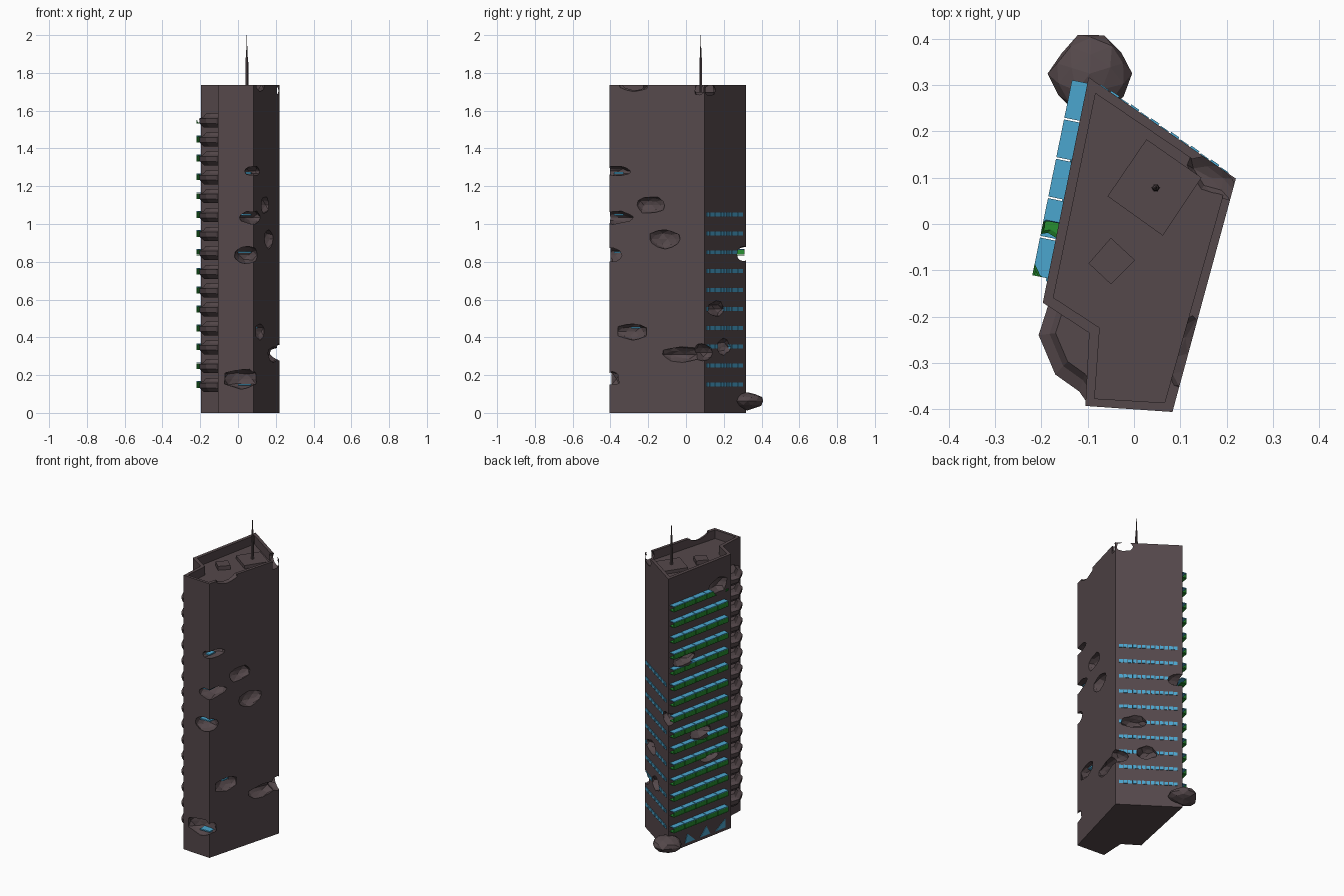
import bpy, bmesh, math, random
from mathutils import Vector, Matrix

if "Cube" in bpy.data.objects:
    bpy.data.objects.remove(bpy.data.objects["Cube"])

random.seed(4)
OUT = [(-.197, -.17), (-.097, -.235), (-.105, -.393), (.083, -.406), (.22, .098), (-.098, .317)]
INN = [(-.174, -.159), (-.074, -.224), (-.085, -.377), (.066, -.386), (.2, .09), (-.083, .282)]
LEVELS = [.15 + .1 * i for i in range(15)]


def material(name, rgb):
    m = bpy.data.materials.new(name)
    m.diffuse_color = (*rgb, 1)
    m.use_nodes = True
    m.node_tree.nodes["Principled BSDF"].inputs["Base Color"].default_value = m.diffuse_color
    return m


GREY = material("concrete", (.09, .065, .07))
BLUE = material("glass_blue", (.07, .38, .62))
GREEN = material("rail_green", (.02, .27, .03))


def finish(name, bm, mat):
    bmesh.ops.recalc_face_normals(bm, faces=bm.faces)
    me = bpy.data.meshes.new(name)
    bm.to_mesh(me)
    bm.free()
    me.materials.append(mat)
    ob = bpy.data.objects.new(name, me)
    bpy.context.collection.objects.link(ob)
    return ob


def loft(bm, rings):
    vs = [[bm.verts.new(p) for p in r] for r in rings]
    n = len(vs[0])
    bm.faces.new(vs[0][::-1])
    bm.faces.new(vs[-1])
    for a, b in zip(vs, vs[1:]):
        for i in range(n):
            bm.faces.new((a[i], a[(i + 1) % n], b[(i + 1) % n], b[i]))


def prism(bm, pts, z0, z1):
    loft(bm, [[(x, y, z) for x, y in pts] for z in (z0, z1)])


def wall_box(bm, a, b, u0, u1, d0, d1, z0, z1):
    # box along wall a-b: u = distance along, d = distance outwards (right of a->b)
    a, b = Vector(a), Vector(b)
    t = (b - a).normalized()
    n = Vector((t.y, -t.x))
    prism(bm, [a + t * u + n * d for u, d in ((u0, d0), (u1, d0), (u1, d1), (u0, d1))], z0, z1)


def rock(name, c, ang, r, lo=.86, hi=1.12):
    bm = bmesh.new()
    bmesh.ops.create_icosphere(bm, subdivisions=2, radius=1)
    for v in bm.verts:
        v.co *= random.uniform(lo, hi)
    bm.transform(Matrix.Translation(c) @ Matrix.Rotation(ang, 4, 'Z') @ Matrix.Diagonal((*r, 1)))
    return finish(name, bm, GREY)


def cut(ob, cutters):
    for c in cutters:
        m = ob.modifiers.new("cut", 'BOOLEAN')
        m.operation, m.solver, m.object = 'DIFFERENCE', 'EXACT', c
    dg = bpy.context.evaluated_depsgraph_get()
    me = bpy.data.meshes.new_from_object(ob.evaluated_get(dg))
    ob.modifiers.clear()
    ob.data = me


# Tower body
bm = bmesh.new()
prism(bm, OUT, 0, 1.735)
tower = finish("tower", bm, GREY)
bm = bmesh.new()
prism(bm, INN, 1.68, 1.8)
recess = finish("roof_recess_cutter", bm, GREY)

# Damage cutters: position, angle of wall, radii
R, B, L = 1.305, 2.536, 1.37
DAMAGE = [
    # right face
    ((.142, -.19, 1.10), R, (.078, .05, .045)), ((.163, -.11, .92), R, (.088, .05, .052)),
    ((.117, -.28, .43), R, (.088, .05, .047)), ((.188, -.02, .31), R, (.11, .05, .04)),
    # front right corner
    ((.075, -.375, 1.035), R, (.10, .065, .036)), ((.055, -.39, .835), 0, (.08, .07, .045)),
    ((.02, -.39, .18), 0, (.095, .07, .055)), ((.08, -.37, 1.28), R, (.09, .045, .025)),
    # back face
    ((.13, .16, .55), B, (.075, .05, .042)), ((.073, .2, .35), B, (.06, .05, .042)),
    ((.213, .085, .32), B, (.075, .055, .047)), ((-.085, .30, .84), B, (.075, .055, .04)),
    # left face
    ((-.125, .2, 1.19), L, (.085, .06, .04)), ((-.15, .07, .69), L, (.085, .06, .04)),
    ((-.16, 0, .515), L, (.08, .06, .04)), ((-.185, -.07, 1.57), L, (.075, .06, .05)),
    # parapet
    ((.165, .1, 1.71), .9, (.04, .075, .05)), ((.115, -.28, 1.74), R, (.085, .045, .04)),
]
cutters = [rock("damage_cutter", *d) for d in DAMAGE]
cut(tower, [recess] + cutters)

# Left side balconies: green trough with blue top, five bays per floor
bm_g, bm_b = bmesh.new(), bmesh.new()
a, b = OUT[5], OUT[0]
for z in LEVELS:
    for i in range(5):
        u = .014 + i * .0868
        wall_box(bm_g, b, a, .4979 - u - .083, .4979 - u, 0, -.034, z - .018, z - .013)
        wall_box(bm_g, b, a, .4979 - u - .083, .4979 - u, -.029, -.034, z - .0125, z + .0125)
        wall_box(bm_b, b, a, .4979 - u - .083, .4979 - u, 0, -.034, z + .013, z + .018)
rails = finish("balcony_rails", bm_g, GREEN)
tops = finish("balcony_glass", bm_b, BLUE)
for ob in (rails, tops):
    cut(ob, cutters[12:16])

# Back face window rows
bm = bmesh.new()
for z in LEVELS[:10]:
    for i in range(13):
        u = .02 + i * .0262
        wall_box(bm, OUT[4], OUT[5], u, u + .021, -.01, .002 + .002 * (i % 2), z - .01, z + .011)
cut(finish("back_windows", bm, BLUE), cutters[8:12])

# Faceted balconies filling the front left notch
C = Vector((-.075, -.225))
RIM = [(-.183, -.168), (-.206, -.24), (-.17, -.325), (-.118, -.362), (-.1, -.388), C]
bm = bmesh.new()
for z in LEVELS:
    rings = []
    for dz, s in ((-.04, .8), (-.018, .97), (.008, 1), (.018, .82), (.034, .72)):
        rings.append([(*(C + (Vector(p) - C) * s) , z + dz) for p in RIM])
    for r in rings:
        r[-1] = (C.x, C.y, r[-1][2])
    loft(bm, rings)
finish("corner_balconies", bm, GREY)

# Floor glass exposed inside the corner damage
bm = bmesh.new()
for z in (.15, .45, .85, 1.05, 1.27):
    w = .045 if z != .45 else .03
    x, y = (.045, -.36) if z != .45 else (.085, -.27)
    prism(bm, [(x - w, y - .02), (x + w * .5, y - .02), (x + w * .6, y + .03), (x - w, y + .03)], z - .004, z + .004)
finish("inner_glass", bm, BLUE)

# Triangular ground windows on the left face
bm = bmesh.new()
A, D = Vector(OUT[5]), Vector(OUT[0])
t = (D - A).normalized()
n = Vector((-.98, .2))
for i in range(3):
    tri = [(.13 + i * .12, .02), (.21 + i * .12, .02), (.15 + .03 * i + i * .12, .075)]
    loft(bm, [[(*(A + t * u + n * d), z) for u, z in tri] for d in (-.01, .003)])
finish("ground_windows", bm, BLUE)

# Roof blocks
bm = bmesh.new()
prism(bm, [(.027, .183), (-.057, .06), (.062, -.025), (.146, .1)], 1.675, 1.70)
prism(bm, [(-.05, -.03), (.002, -.078), (-.05, -.13), (-.098, -.085)], 1.675, 1.705)
finish("roof_blocks", bm, GREY)

# Antenna
bm = bmesh.new()
prof = [(1.69, .009), (1.80, .008), (1.88, .007), (1.885, .004), (1.94, .003), (1.945, .0015), (2.0, .001)]
loft(bm, [[(.047 + r * math.cos(k * math.pi / 3), .078 + r * math.sin(k * math.pi / 3), z)
           for k in range(6)] for z, r in prof])
finish("antenna", bm, GREY)

# Boulder at the back corner
rock("boulder", (-.095, .325, .062), .3, (.085, .08, .045), .9, 1.1)

for c in cutters + [recess]:
    bpy.data.objects.remove(c)
